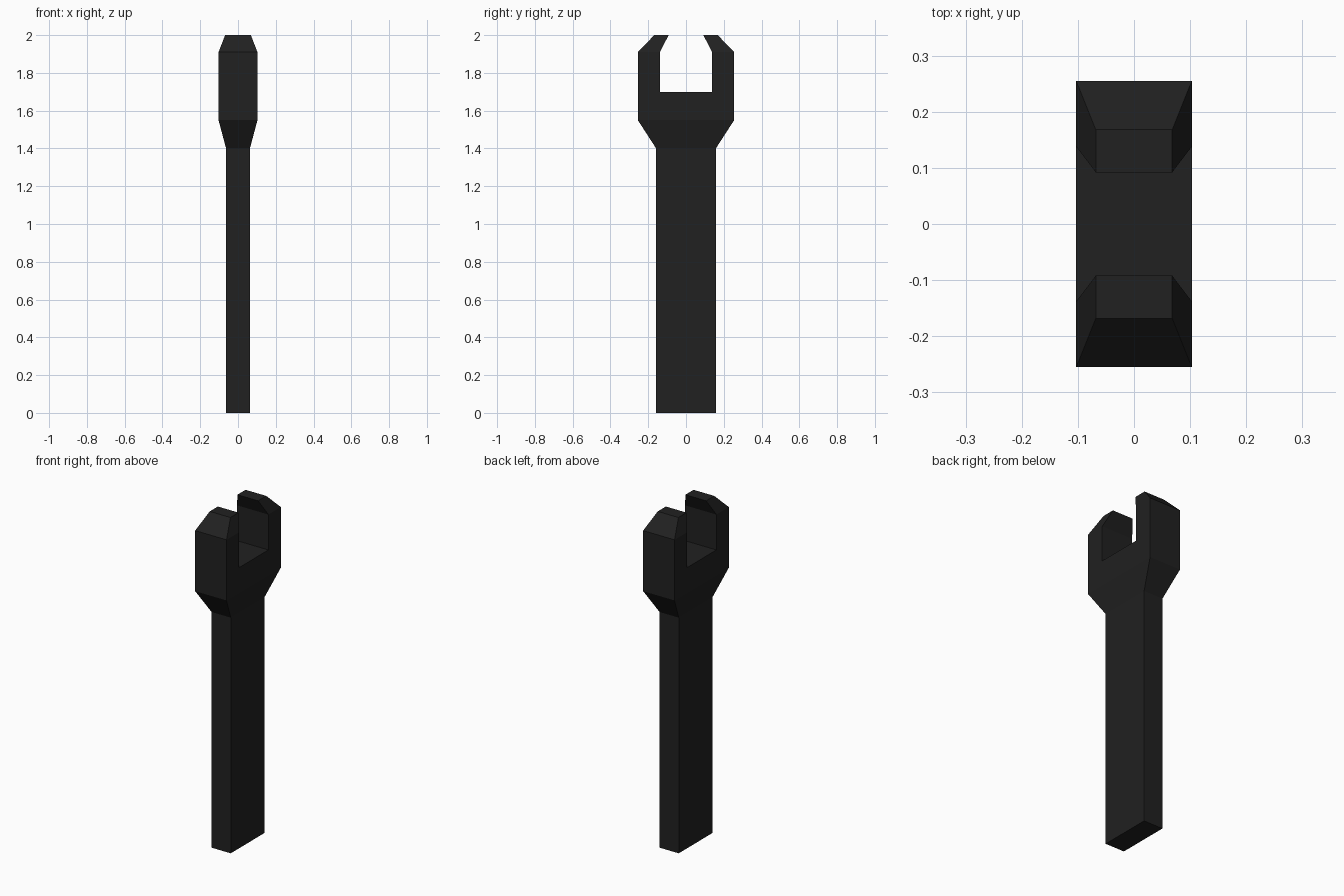
import bpy
import bmesh

if "Cube" in bpy.data.objects:
    bpy.data.objects.remove(bpy.data.objects["Cube"])

bm = bmesh.new()


def rect(hx, y0, y1, z):
    """Four corners of a level rectangle, counter-clockwise from above."""
    return [bm.verts.new(p) for p in
            ((-hx, y0, z), (hx, y0, z), (hx, y1, z), (-hx, y1, z))]


def skin(low, high):
    """Side walls between two four-cornered rings."""
    for i in range(4):
        j = (i + 1) % 4
        bm.faces.new((low[i], low[j], high[j], high[i]))


# Handle and flared neck
foot = rect(0.063, -0.158, 0.158, 0)
neck = rect(0.063, -0.158, 0.158, 1.40)
head = rect(0.103, -0.255, 0.255, 1.55)
bm.faces.new(foot[::-1])
skin(foot, neck)
skin(neck, head)

# Jaw bases at the slot floor
front = rect(0.103, -0.255, -0.138, 1.70)
back = rect(0.103, 0.138, 0.255, 1.70)

# Head block below the slot, and the slot floor
bm.faces.new((head[0], head[1], front[1], front[0]))
bm.faces.new((head[2], head[3], back[3], back[2]))
bm.faces.new((head[1], head[2], back[2], back[1], front[2], front[1]))
bm.faces.new((head[3], head[0], front[0], front[3], back[0], back[3]))
bm.faces.new((front[3], front[2], back[1], back[0]))

# Two jaws with tapered, inward-leaning tips
for base, ys, tip_ys in ((front, (-0.255, -0.138), (-0.168, -0.092)),
                         (back, (0.138, 0.255), (0.092, 0.168))):
    shoulder = rect(0.103, *ys, 1.91)
    tip = rect(0.068, *tip_ys, 2.0)
    skin(base, shoulder)
    skin(shoulder, tip)
    bm.faces.new(tip)

bmesh.ops.recalc_face_normals(bm, faces=bm.faces[:])
mesh = bpy.data.meshes.new("wrench")
bm.to_mesh(mesh)
bm.free()
wrench = bpy.data.objects.new("wrench", mesh)
bpy.context.collection.objects.link(wrench)

# Dark metal
metal = bpy.data.materials.new("dark_metal")
metal.diffuse_color = (0.015, 0.015, 0.015, 1)
metal.use_nodes = True
metal.node_tree.nodes["Principled BSDF"].inputs["Base Color"].default_value = metal.diffuse_color
mesh.materials.append(metal)
